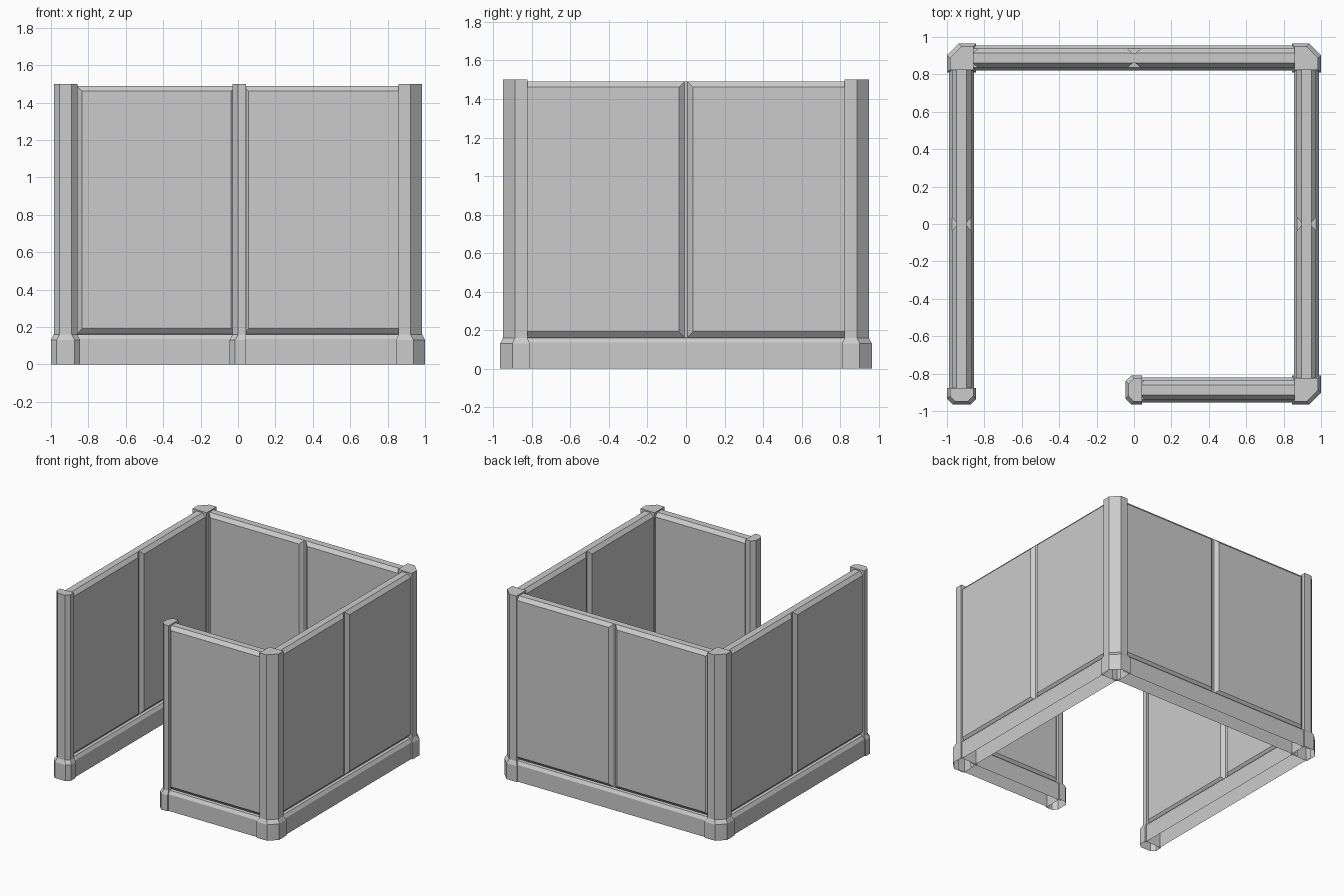
import bpy, bmesh
from math import pi

if "Cube" in bpy.data.objects:
    bpy.data.objects.remove(bpy.data.objects["Cube"])

CX, CY = 0.922, 0.887          # post centre lines
BASE_TOP, WALL_TOP, POST_TOP = 0.163, 1.49, 1.5


def loft(name, rings, loc=(0, 0), rot=0.0, closed=True, cap_start=False, cap_end=False):
    """Skin a list of matching point rings into one flat-shaded object."""
    bm = bmesh.new()
    vs = [[bm.verts.new(p) for p in ring] for ring in rings]
    n = len(rings[0])
    for a, b in zip(vs, vs[1:]):
        for i in range(n if closed else n - 1):
            j = (i + 1) % n
            bm.faces.new((a[i], a[j], b[j], b[i]))
    if cap_start:
        bm.faces.new(vs[0][::-1])
    if cap_end:
        bm.faces.new(vs[-1])
    bmesh.ops.recalc_face_normals(bm, faces=bm.faces[:])
    me = bpy.data.meshes.new(name)
    bm.to_mesh(me)
    bm.free()
    ob = bpy.data.objects.new(name, me)
    ob.location = (loc[0], loc[1], 0)
    ob.rotation_euler[2] = rot
    bpy.context.collection.objects.link(ob)
    return ob


def post(name, wide, slim, loc, rot):
    """Post with a flared foot, open underneath."""
    levels = ((wide, 0), (wide, 0.13), (slim, 0.16), (slim, POST_TOP))
    loft(name, [[(x, y, z) for x, y in plan] for plan, z in levels], loc, rot, cap_end=True)


def corner_plan(h, c):
    return [(-h, -h), (h, -h), (h, c), (c, h), (-h, h)]


def end_plan(front, c, h, back=0.043):
    return [(back, -h), (back, h), (front + c, h), (front, h - c),
            (front, c - h), (front + c, -h)]


def rect(u0, u1, z0, z1, y):
    return [(u0, y, z0), (u1, y, z0), (u1, y, z1), (u0, y, z1)]


def wall(name, skirt, panels, loc, rot):
    """Skirting, bevelled panels and the groove strip between two panels."""
    half = [(0.067, 0), (0.067, 0.135), (0.05, 0.16), (0.027, BASE_TOP)]
    prof = half + [(-y, z) for y, z in reversed(half)]
    loft(name + "_skirting", [[(u, y, z) for y, z in prof] for u in skirt],
         loc, rot, closed=False)
    b = 0.029
    for i, (u0, u1) in enumerate(panels):
        outer = (u0, u1, BASE_TOP, WALL_TOP)
        inner = (u0 + b, u1 - b, BASE_TOP + b, WALL_TOP - b)
        loft(f"{name}_panel_{i + 1}",
             [rect(*inner, -0.052), rect(*outer, -0.027),
              rect(*outer, 0.027), rect(*inner, 0.052)],
             loc, rot, cap_start=True, cap_end=True)
    if len(panels) == 2:
        g0, g1 = panels[0][1], panels[1][0]
        loft(name + "_groove_strip",
             [rect(g0, g1, BASE_TOP, WALL_TOP, y) for y in (-0.027, 0.027)],
             loc, rot, cap_start=True, cap_end=True)


# Corner posts
wide, slim = corner_plan(0.078, 0.015), corner_plan(0.063, 0.0)
post("back_right_post", wide, slim, (CX, CY), 0)
post("back_left_post", wide, slim, (-CX, CY), pi / 2)
post("front_right_post", wide, slim, (CX, -CY), -pi / 2)

# End posts beside the doorway
wide, slim = end_plan(-0.045, 0.03, 0.078), end_plan(-0.03, 0.03, 0.063)
post("doorway_post", wide, slim, (0, -CY), 0)
post("front_left_post", wide, slim, (-CX, -0.92), pi / 2)

# Walls
wall("back_wall", (-0.9, 0.9), [(-0.862, -0.008), (0.008, 0.9)], (0, CY), 0)
wall("right_wall", (-0.87, 0.87), [(-0.87, -0.008), (0.008, 0.87)], (CX, 0), pi / 2)
wall("left_wall", (-0.9, 0.87), [(-0.9, -0.008), (0.008, 0.87)], (-CX, 0), pi / 2)
wall("front_wall", (0.02, 0.9), [(0.027, 0.9)], (0, -CY), 0)
